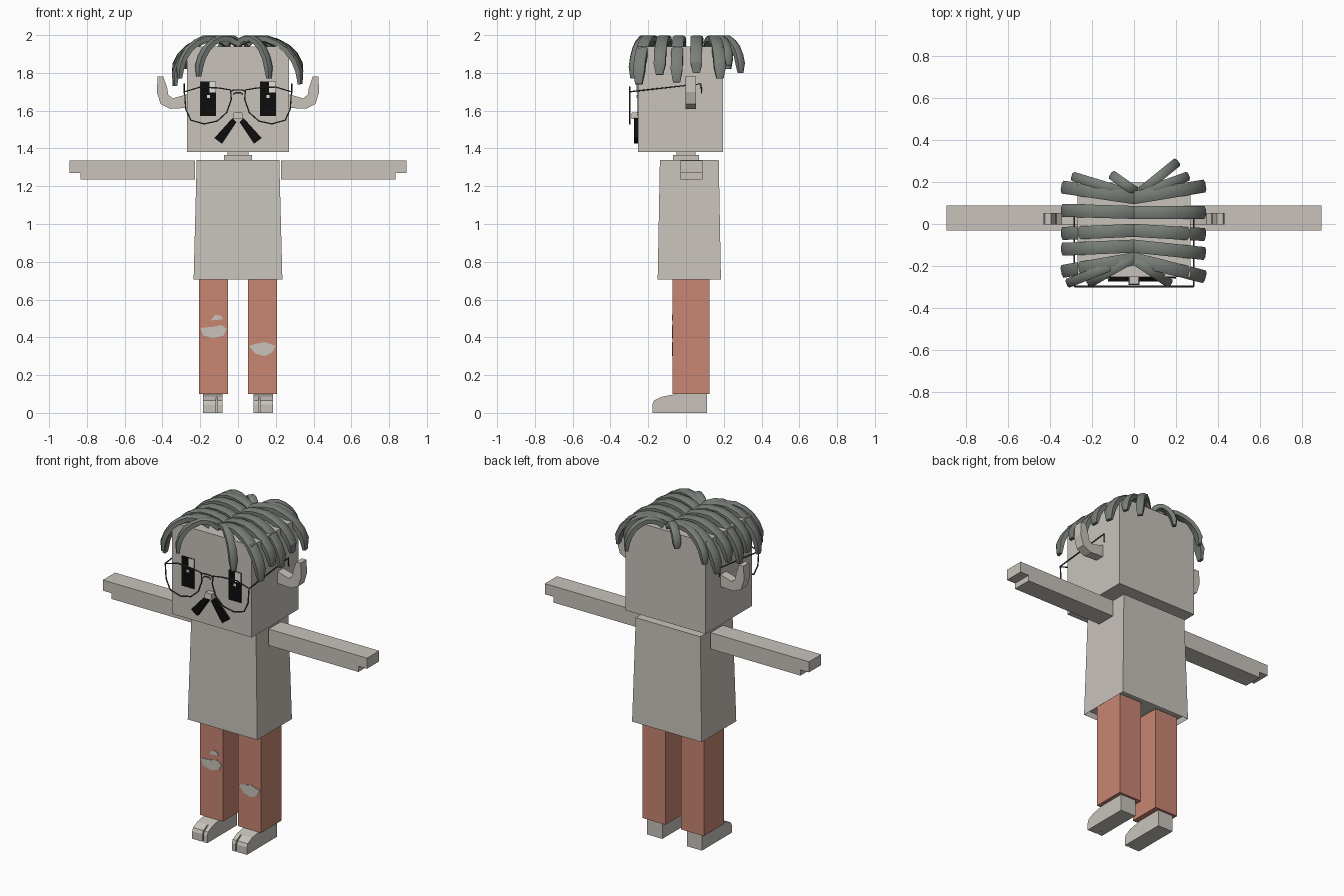
import bpy
import bmesh
from mathutils import Vector

cube = bpy.data.objects.get("Cube")
if cube:
    bpy.data.objects.remove(cube, do_unlink=True)


def make_material(name, red, green, blue):
    mat = bpy.data.materials.new(name)
    mat.use_nodes = True
    colour = (red, green, blue, 1)
    mat.diffuse_color = colour
    mat.node_tree.nodes["Principled BSDF"].inputs["Base Color"].default_value = colour
    return mat


stone = make_material("warm stone", .58, .545, .5)
clay = make_material("clay red", .58, .24, .17)
hair_grey = make_material("hair grey", .19, .21, .19)
black = make_material("black", .004, .004, .004)
wire_grey = make_material("wire grey", .06, .06, .06)
white = make_material("white", .75, .75, .72)


def finish(name, bm, material):
    bmesh.ops.recalc_face_normals(bm, faces=bm.faces[:])
    mesh = bpy.data.meshes.new(name)
    bm.to_mesh(mesh)
    bm.free()
    mesh.materials.append(material)
    obj = bpy.data.objects.new(name, mesh)
    bpy.context.collection.objects.link(obj)
    return obj


def box_mesh(xs, ys, zs, taper=1.0):
    """Box from ranges; taper scales the top about its own centre."""
    bm = bmesh.new()
    bmesh.ops.create_cube(bm, size=1)
    centre = [sum(r) / 2 for r in (xs, ys, zs)]
    for v in bm.verts:
        scale = taper if v.co.z > 0 else 1
        v.co.x = centre[0] + v.co.x * (xs[1] - xs[0]) * scale
        v.co.y = centre[1] + v.co.y * (ys[1] - ys[0]) * scale
        v.co.z = centre[2] + v.co.z * (zs[1] - zs[0])
    return bm


def box(name, material, xs, ys, zs, taper=1.0):
    return finish(name, box_mesh(xs, ys, zs, taper), material)


def prism(name, material, outline, place, depth):
    """Flat outline placed in space by a rule, then extruded by depth."""
    bm = bmesh.new()
    face = bm.faces.new([bm.verts.new(place(a, b)) for a, b in outline])
    result = bmesh.ops.extrude_face_region(bm, geom=[face])
    moved = [g for g in result["geom"] if isinstance(g, bmesh.types.BMVert)]
    bmesh.ops.translate(bm, verts=moved, vec=depth)
    return finish(name, bm, material)


def wire(name, points, closed=False):
    curve = bpy.data.curves.new(name, "CURVE")
    curve.dimensions = "3D"
    curve.bevel_depth = .004
    curve.bevel_resolution = 1
    spline = curve.splines.new("POLY")
    spline.points.add(len(points) - 1)
    for target, p in zip(spline.points, points):
        target.co = (*p, 1)
    spline.use_cyclic_u = closed
    curve.materials.append(wire_grey)
    obj = bpy.data.objects.new(name, curve)
    bpy.context.collection.objects.link(obj)


# Head, neck and shirt
box("head", stone, (-.27, .27), (-.253, .197), (1.38, 1.94))
box("neck", stone, (-.075, .075), (-.07, .07), (1.335, 1.365))
box("neck_top", stone, (-.055, .055), (-.05, .05), (1.36, 1.385))
bm = box_mesh((-.235, .235), (-.15, .185), (.705, 1.34), .93)
bm.faces.ensure_lookup_table()
hem = min(bm.faces, key=lambda f: f.calc_center_median().z)
bmesh.ops.inset_region(bm, faces=[hem], thickness=.012)
bmesh.ops.translate(bm, verts=hem.verts[:], vec=(0, 0, .03))
finish("shirt", bm, stone)

# Outlines for the mirrored parts
arm = [(.227, 1.235), (.835, 1.235), (.835, 1.27), (.893, 1.27), (.893, 1.335), (.227, 1.335)]
ear = [(.26, 1.615), (.36, 1.61), (.41, 1.635), (.43, 1.7), (.425, 1.78),
       (.395, 1.78), (.375, 1.72), (.37, 1.685), (.345, 1.665), (.26, 1.69)]
moustache = [(.008, 1.54), (.03, 1.56), (.125, 1.455), (.085, 1.425)]
shoe = [(.11, 0), (.11, .1), (-.05, .1), (-.13, .085), (-.17, .065), (-.178, .045), (-.178, 0)]
lens = [(.04, 1.71), (.035, 1.66), (.06, 1.59), (.11, 1.545), (.18, 1.53), (.25, 1.55),
        (.277, 1.61), (.283, 1.7), (.2, 1.725), (.1, 1.72)]
GLASSES_Y = -.298

for side, label in ((1, "left"), (-1, "right")):
    def flat(y):
        return lambda a, b: (side * a, y, b)

    def span(a, b):
        return sorted((side * a, side * b))

    prism(label + "_arm", stone, arm, flat(-.03), (0, .118, 0))
    prism(label + "_ear", stone, ear, flat(-.003), (0, .056, 0))
    prism(label + "_moustache", black, moustache, flat(-.275), (0, .024, 0))
    box(label + "_trouser_leg", clay, span(.052, .207), (-.072, .124), (.1, .73))

    # Shoe in three strips, the middle one set back to leave a toe split
    for part, a, b, pull in (("inner", .083, .108, 0), ("split", .108, .116, .04),
                             ("outer", .116, .185, 0)):
        prism(label + "_shoe_" + part, stone, shoe,
              lambda y, z: (side * a, max(y, -.178 + pull), z), (side * (b - a), 0, 0))

    # Eye with two highlights, both toward the same side
    middle = side * .158
    box(label + "_eye", black, (middle - .042, middle + .042), (-.258, -.252), (1.573, 1.755))
    for part, a, b, low, high in (("large", .006, .042, 1.695, 1.755),
                                  ("small", -.006, .01, 1.667, 1.682)):
        box(label + "_glint_" + part, white, (middle + a, middle + b), (-.261, -.256), (low, high))

    # Glasses rim and temple
    wire(label + "_rim", [(side * a, GLASSES_Y, b) for a, b in lens], True)
    wire(label + "_temple", [(side * .285, y, z) for y, z in
                             ((GLASSES_Y, 1.7), (.08, 1.742), (.082, 1.69))])

for z, half in ((1.71, .04), (1.695, .025)):
    wire("glasses_bridge", [(-half, GLASSES_Y, z - .01), (-half * .6, GLASSES_Y, z),
                            (half * .6, GLASSES_Y, z), (half, GLASSES_Y, z - .01)])
box("nose", stone, (-.026, .026), (-.29, -.25), (1.555, 1.59), .85)

# Ragged openings at the knees
tears = {
    "right_knee_tear": [(-.2, .45), (-.185, .41), (-.13, .395), (-.075, .41),
                        (-.06, .445), (-.09, .465), (-.14, .455)],
    "right_small_tear": [(-.145, .49), (-.08, .495), (-.09, .515), (-.12, .52)],
    "left_knee_tear": [(.058, .355), (.09, .315), (.14, .3), (.18, .32),
                       (.2, .355), (.14, .375), (.09, .365)],
}
for name, outline in tears.items():
    prism(name, stone, outline, lambda a, b: (a, -.075, b), (0, .005, 0))

# Hair locks: fall of each lock as (share of reach, drop from crown to tip)
fall = [(0, .1), (.12, .04), (.28, 0), (.46, 0), (.64, .1), (.8, .26),
        (.92, .48), (.99, .72), (1, 1)]


def lock(name, start, end, tip, width=.062):
    start, end = Vector(start), Vector(end)
    reach = end - start
    across = Vector((-reach.y, reach.x, 0)).normalized()
    crown = 1.983
    path = [Vector((*(start + reach * f), crown - (crown - tip) * d)) for f, d in fall]
    path[0].z = 1.953
    path[1].z = 1.972
    bm = bmesh.new()
    rings = []
    for i, p in enumerate(path):
        tangent = (path[min(i + 1, len(path) - 1)] - path[max(i - 1, 0)]).normalized()
        out = tangent.cross(across).normalized() * .016
        shrink = .6 if i == len(path) - 1 else 1
        wide = across * width * shrink / 2
        rings.append([bm.verts.new(p + wide * a + out * b * shrink)
                      for a, b in ((-1, -1), (1, -1), (1, .6), (.5, 1), (-.5, 1), (-1, .6))])
    for one, two in zip(rings, rings[1:]):
        for k in range(len(one)):
            j = (k + 1) % len(one)
            bm.faces.new((one[k], one[j], two[j], two[k]))
    bm.faces.new(rings[0])
    bm.faces.new(rings[-1])
    obj = finish(name, bm, hair_grey)
    bpy.ops.object.select_all(action="DESELECT")
    obj.select_set(True)
    bpy.context.view_layer.objects.active = obj
    bpy.ops.object.shade_smooth_by_angle()


# Side locks run front to back: root y, then tip y and height per side
side_locks = [(.125, .175, .18, 1.76), (.055, .065, .055, 1.79), (-.03, -.045, -.05, 1.74),
              (-.105, -.12, -.14, 1.78), (-.165, -.225, -.25, 1.73)]
for root, right_y, left_y, tip in side_locks:
    lock("right_side_lock", (.005, root), (-.335, right_y), tip)
    lock("left_side_lock", (-.005, root), (.33, left_y), tip + .01)

# Fringe and back locks
for name, start, end, tip in (
        ("right_corner_lock", (-.06, -.18), (-.31, -.28), 1.77),
        ("right_fringe_lock", (0, -.16), (-.21, -.28), 1.78),
        ("left_fringe_lock", (0, -.17), (.165, -.28), 1.77),
        ("right_back_lock", (-.04, .15), (-.285, .225), 1.82),
        ("middle_back_lock", (0, .16), (-.1, .23), 1.87),
        ("left_back_lock", (.04, .16), (.2, .29), 1.8),
        ("left_corner_lock", (.04, .15), (.25, .225), 1.84)):
    lock(name, start, end, tip, .045)
